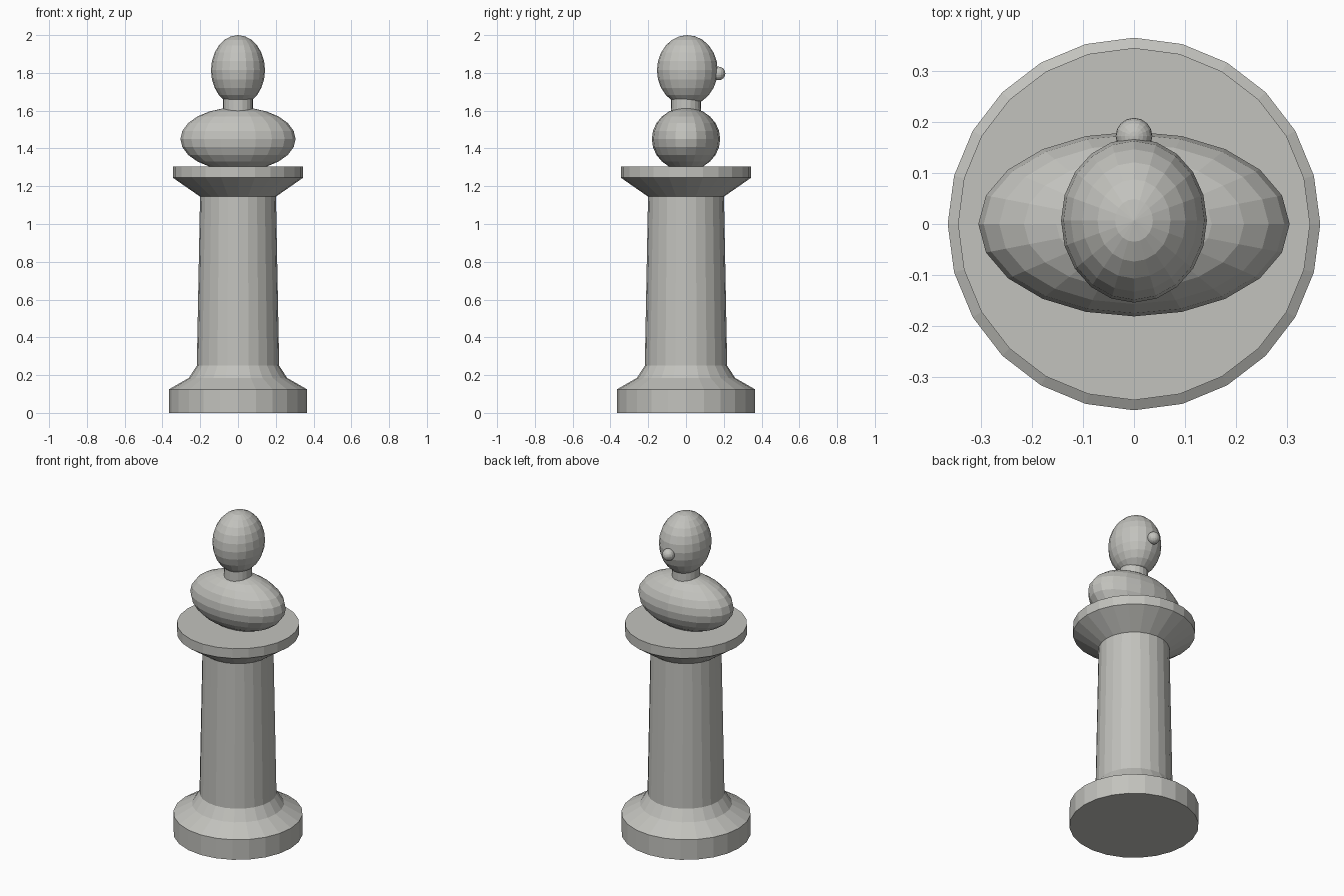
import bpy, bmesh
from math import pi, cos, sin

cube = bpy.data.objects.get("Cube")
if cube:
    bpy.data.objects.remove(cube, do_unlink=True)

stone = bpy.data.materials.new("pale_grey_stone")
stone.use_nodes = True
colour = (0.54, 0.54, 0.51, 1)
stone.diffuse_color = colour
stone.node_tree.nodes["Principled BSDF"].inputs["Base Color"].default_value = colour


def finish(bm, name, location=(0, 0, 0), scale=(1, 1, 1)):
    """Turn a bmesh into a flat-shaded object of the stone material."""
    bmesh.ops.recalc_face_normals(bm, faces=bm.faces)
    mesh = bpy.data.meshes.new(name)
    bm.to_mesh(mesh)
    bm.free()
    mesh.materials.append(stone)
    obj = bpy.data.objects.new(name, mesh)
    obj.location, obj.scale = location, scale
    bpy.context.collection.objects.link(obj)
    return obj


def lathe(name, profile, sides):
    """Revolve (radius, height) points around z and cap both ends."""
    bm = bmesh.new()
    rings = [[bm.verts.new((r * cos(2 * pi * i / sides), r * sin(2 * pi * i / sides), z))
              for i in range(sides)] for r, z in profile]
    for low, high in zip(rings, rings[1:]):
        for i in range(sides):
            j = (i + 1) % sides
            bm.faces.new((low[i], low[j], high[j], high[i]))
    bm.faces.new(rings[0])
    bm.faces.new(rings[-1])
    return finish(bm, name)


def ellipsoid(name, location, radii, segments=20, rings=12):
    bm = bmesh.new()
    bmesh.ops.create_uvsphere(bm, u_segments=segments, v_segments=rings, radius=1)
    return finish(bm, name, location, radii)


# Pedestal: round foot, flared skirt, tapering shaft and spreading capital
lathe("pedestal", [(0.365, 0), (0.365, 0.125), (0.26, 0.185), (0.218, 0.25),
                   (0.201, 1.145), (0.345, 1.245), (0.345, 1.305)], 24)

# Bust: shoulders, neck, head and nose
ellipsoid("shoulders", (0, 0, 1.45), (0.305, 0.181, 0.168))
lathe("neck", [(0.081, 1.56), (0.079, 1.69)], 20)
ellipsoid("head", (0, 0.007, 1.814), (0.143, 0.161, 0.186))
ellipsoid("nose", (0, 0.172, 1.797), (0.036, 0.036, 0.036), 16, 12)
